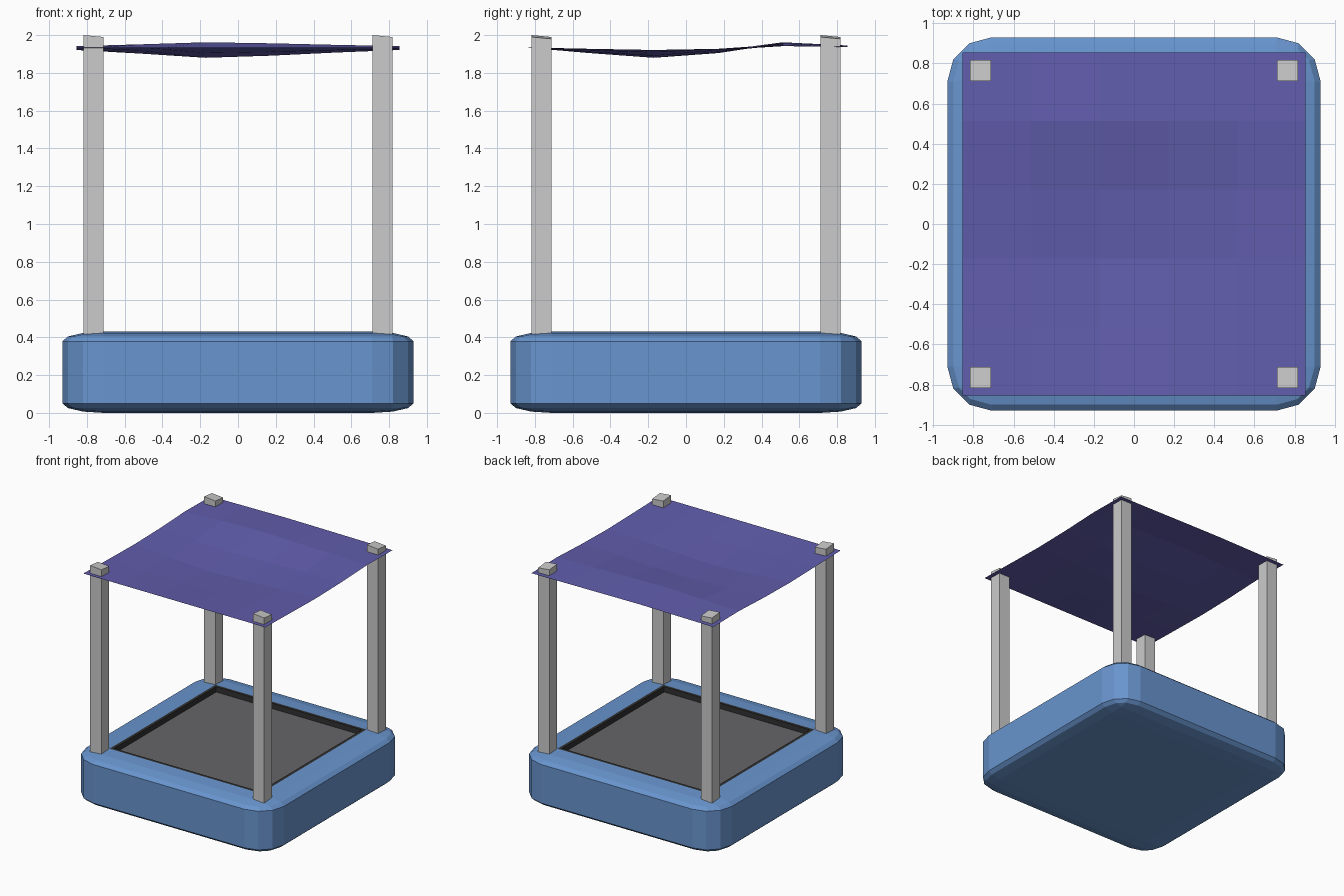
import bpy, bmesh
from mathutils import Vector

if "Cube" in bpy.data.objects:
    bpy.data.objects.remove(bpy.data.objects["Cube"])


def material(name, rgb):
    m = bpy.data.materials.new(name)
    m.diffuse_color = (*rgb, 1)
    m.use_nodes = True
    m.node_tree.nodes["Principled BSDF"].inputs["Base Color"].default_value = m.diffuse_color
    return m


def add_object(name, bm, *mats):
    bmesh.ops.recalc_face_normals(bm, faces=bm.faces)
    me = bpy.data.meshes.new(name)
    bm.to_mesh(me)
    bm.free()
    for m in mats:
        me.materials.append(m)
    ob = bpy.data.objects.new(name, me)
    bpy.context.collection.objects.link(ob)
    return ob


blue = material("blue_plastic", (0.14, 0.30, 0.62))
dark = material("dark_rim", (0.03, 0.03, 0.03))
slate = material("slate_floor", (0.13, 0.13, 0.14))
purple = material("purple_cloth", (0.12, 0.11, 0.42))

# Base: bevelled cube squashed in height, with a recessed floor in the top
bm = bmesh.new()
bmesh.ops.create_cube(bm, size=1.86)
bmesh.ops.bevel(bm, geom=bm.edges[:], offset=0.22, segments=3, profile=0.5,
                affect='EDGES')
for v in bm.verts:
    v.co.z = (v.co.z / 1.86 + 0.5) * 0.43
bm.normal_update()
top = max(bm.faces, key=lambda f: f.calc_center_median().z)
rim = bmesh.ops.inset_individual(bm, faces=[top], thickness=0.035)["faces"]
walls = bmesh.ops.inset_individual(bm, faces=[top], thickness=0.0005)["faces"]
for v in top.verts:
    v.co.z -= 0.045
for f in rim + walls:
    f.material_index = 1
top.material_index = 2
add_object("base_tub", bm, blue, dark, slate)

# Four square posts with slightly slanted tops
for side, x in (("left", -0.765), ("right", 0.765)):
    for end, y in (("front", -0.765), ("back", 0.765)):
        bm = bmesh.new()
        bmesh.ops.create_cube(bm, size=1)
        for v in bm.verts:
            c = v.co.copy()
            z = 1.99 - 0.01 * (c.x + c.y) if c.z > 0 else 0.38
            v.co = Vector((x + c.x * 0.105, y + c.y * 0.105, z))
        add_object(f"{end}_{side}_post", bm)

# Canopy: 5 x 5 cloth sheet, sagging in the middle and rising at the back
across = (0.25, 0.6, 1.0, 0.8, 0.5, 0.25)
along = (0.0, -0.03, -0.055, -0.03, 0.027, 0.01)
bm = bmesh.new()
bmesh.ops.create_grid(bm, x_segments=5, y_segments=5, size=0.855)
for v in bm.verts:
    i, j = (round((c + 0.855) / 0.342) for c in v.co.xy)
    v.co.z = 1.935 + across[i] * along[j]
add_object("canopy_cloth", bm, purple)
